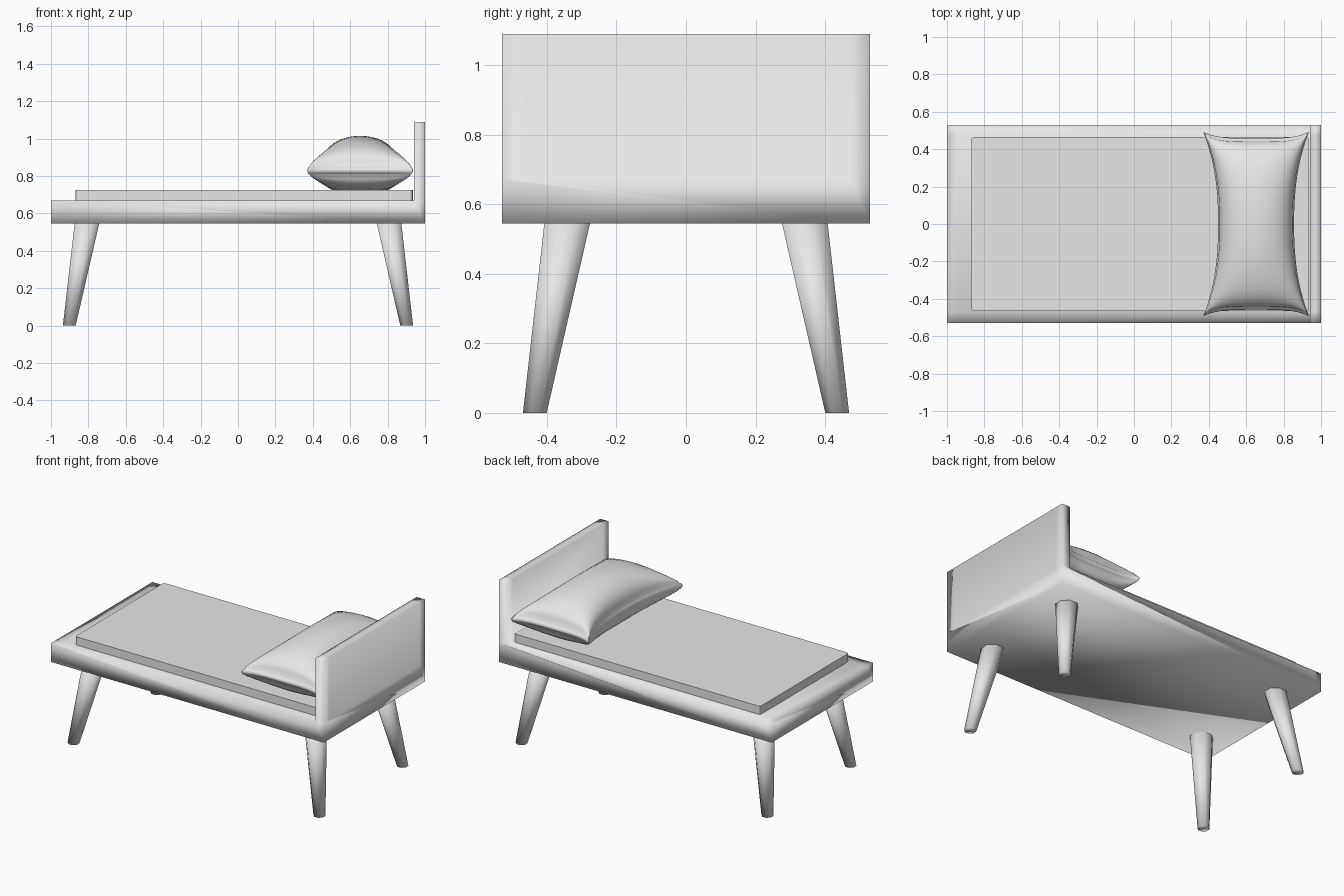
import bpy, bmesh, math
from mathutils import Matrix, Vector

cube = bpy.data.objects.get("Cube")
if cube:
    bpy.data.objects.remove(cube, do_unlink=True)

grey = bpy.data.materials.new("light_grey")
grey.use_nodes = True
grey.diffuse_color = (0.8, 0.8, 0.8, 1)
grey.node_tree.nodes["Principled BSDF"].inputs["Base Color"].default_value = (0.8, 0.8, 0.8, 1)


def finish(name, bm, smooth):
    bmesh.ops.recalc_face_normals(bm, faces=bm.faces)
    for f in bm.faces:
        f.smooth = smooth
    mesh = bpy.data.meshes.new(name)
    bm.to_mesh(mesh)
    bm.free()
    mesh.materials.append(grey)
    obj = bpy.data.objects.new(name, mesh)
    bpy.context.collection.objects.link(obj)
    return obj


def extrude(bm, faces, height):
    geom = bmesh.ops.extrude_face_region(bm, geom=faces)["geom"]
    verts = [g for g in geom if isinstance(g, bmesh.types.BMVert)]
    bmesh.ops.translate(bm, verts=verts, vec=(0, 0, height))


# Frame: slab with a recessed middle and a headboard raised from its end rim
BASE, RIM, TOP = 0.545, 0.67, 1.09
xs, ys = (-1, -0.94, 0.94, 1), (-0.53, -0.472, 0.472, 0.53)
bm = bmesh.new()
grid = [[bm.verts.new((x, y, RIM)) for y in ys] for x in xs]
top = [[bm.faces.new((grid[i][j], grid[i + 1][j], grid[i + 1][j + 1], grid[i][j + 1]))
        for j in range(3)] for i in range(3)]
a, b, c, d = [bm.verts.new((x, y, BASE)) for x, y in
              ((-1, -0.53), (1, -0.53), (1, 0.53), (-1, 0.53))]
bm.faces.new((d, c, b, a))
bm.faces.new([a, b] + [grid[i][0] for i in (3, 2, 1, 0)])
bm.faces.new([b, c] + [grid[3][j] for j in (3, 2, 1, 0)])
bm.faces.new([c, d] + [grid[i][3] for i in (0, 1, 2, 3)])
bm.faces.new([d, a] + [grid[0][j] for j in (0, 1, 2, 3)])
extrude(bm, top[2], TOP - RIM)
extrude(bm, [top[1][1]], -0.04)
finish("bed_frame", bm, True)

# Mattress: thin slab with slightly rounded vertical corners
bm = bmesh.new()
bmesh.ops.create_cube(bm, size=1, matrix=Matrix.Translation((0.0325, 0, 0.6775))
                      @ Matrix.Diagonal((1.805, 0.93, 0.095, 1)))
upright = [e for e in bm.edges if abs(e.verts[0].co.z - e.verts[1].co.z) > 0.05]
bmesh.ops.bevel(bm, geom=upright, offset=0.015, segments=2, profile=0.5, affect='EDGES')
finish("mattress", bm, False)

# Splayed, tapered eight-sided legs
foot, hip = Vector((0.902, 0.435, 0)), Vector((0.808, 0.342, BASE))
for end, sx in (("head", 1), ("foot", -1)):
    for side, sy in (("front", -1), ("back", 1)):
        bm = bmesh.new()
        bmesh.ops.create_cone(bm, cap_ends=True, segments=8, radius1=0.037, radius2=0.071,
                              depth=BASE, matrix=Matrix.Rotation(math.pi / 8, 4, 'Z'))
        for v in bm.verts:
            t = v.co.z / BASE + 0.5
            p = foot.lerp(hip, t)
            v.co = (v.co.x + sx * p.x, v.co.y + sy * p.y, p.z)
        finish(f"{end}_{side}_leg", bm, True)

# Pillow: subdivided block puffed in the middle, pinched sides, pointed corners
bm = bmesh.new()
bmesh.ops.create_cube(bm, size=2)
bmesh.ops.subdivide_edges(bm, edges=bm.edges[:], cuts=19, use_grid_fill=True)
for v in bm.verts:
    u, w = (math.sin(k * math.pi / 2) for k in v.co.xy)
    s = v.co.z
    puff = (max(0, 1 - u * u) * max(0, 1 - w * w)) ** 0.38
    bulge = 1 + 0.03 * (1 - s * s)
    half_x = 0.197 + 0.077 * abs(w) ** 2.4
    half_y = 0.445 + 0.033 * u ** 4
    height = 0.02 + puff * (0.165 if s > 0 else 0.12)
    v.co = (0.653 + u * half_x * bulge, w * half_y * bulge,
            max(0.725, 0.83 + s * height))
finish("pillow", bm, True)
